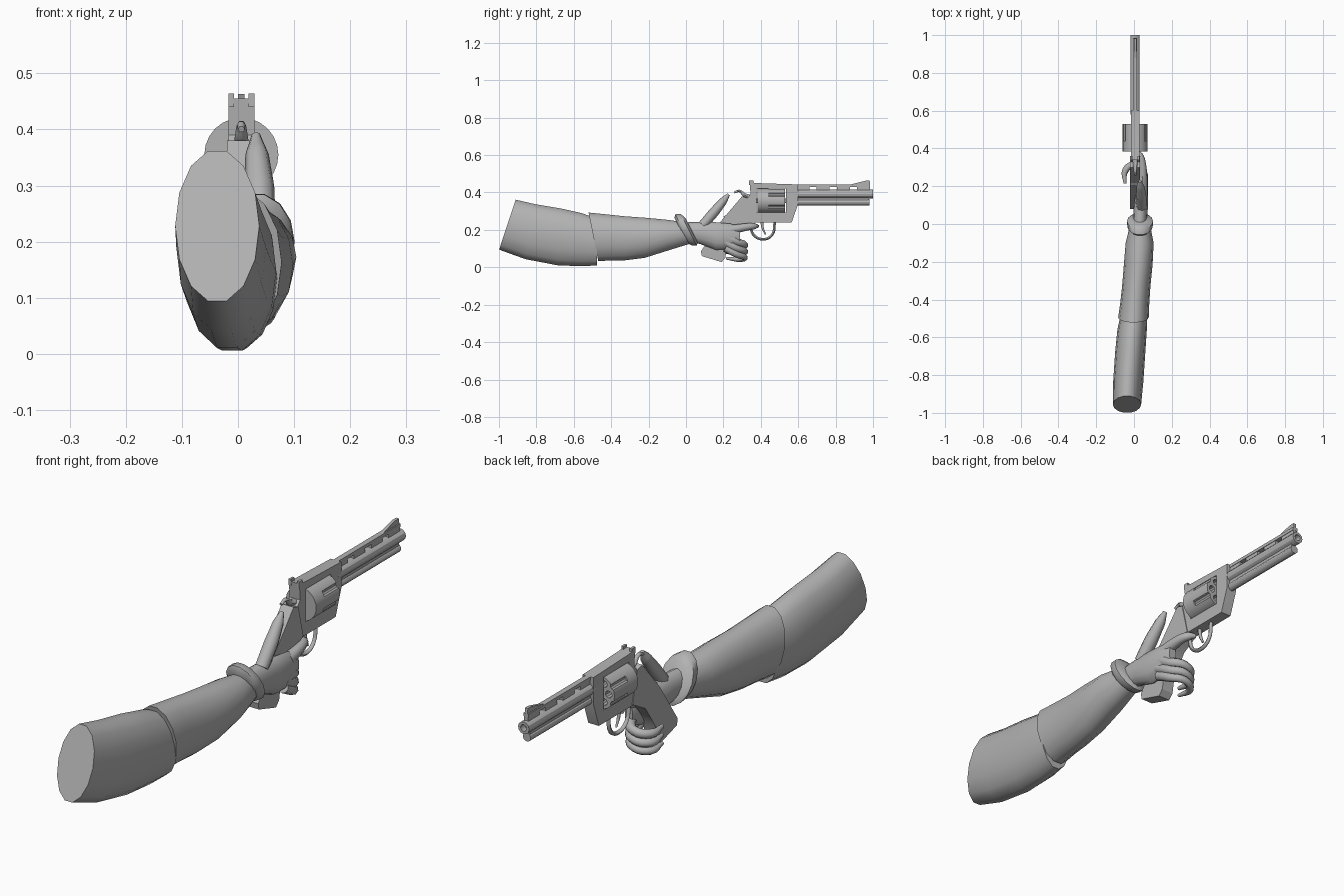
import bpy, bmesh
from math import cos, sin, pi, radians
from mathutils import Matrix, Vector

if "Cube" in bpy.data.objects:
    bpy.data.objects.remove(bpy.data.objects["Cube"])

GREY = (0.45, 0.45, 0.45, 1)
mat = bpy.data.materials.new("plain grey")
mat.use_nodes = True
mat.diffuse_color = GREY
bsdf = mat.node_tree.nodes["Principled BSDF"]
bsdf.inputs["Base Color"].default_value = GREY
bsdf.inputs["Roughness"].default_value = 0.7

GUN_X = 0.006


def finish(name, bm, angle=30):
    """Turn a bmesh into a shaded, coloured object."""
    bmesh.ops.recalc_face_normals(bm, faces=bm.faces)
    mesh = bpy.data.meshes.new(name)
    bm.to_mesh(mesh)
    bm.free()
    obj = bpy.data.objects.new(name, mesh)
    bpy.context.collection.objects.link(obj)
    mesh.materials.append(mat)
    shade(obj, angle)
    return obj


def shade(obj, angle):
    bpy.ops.object.select_all(action='DESELECT')
    obj.select_set(True)
    bpy.context.view_layer.objects.active = obj
    bpy.ops.object.shade_smooth_by_angle(angle=radians(angle))


def loft(name, stations, sides=14, angle=50):
    """Elliptical rings along y: (y, x, z, x radius, z radius, slant)."""
    bm = bmesh.new()
    rings = []
    for y, x, z, rx, rz, slant in stations:
        ring = []
        for i in range(sides):
            a = 2 * pi * i / sides
            dz = rz * sin(a)
            ring.append(bm.verts.new((x + rx * cos(a), y + slant * dz, z + dz)))
        rings.append(ring)
    for a, b in zip(rings, rings[1:]):
        for i in range(sides):
            j = (i + 1) % sides
            bm.faces.new((a[i], a[j], b[j], b[i]))
    bm.faces.new(rings[0])
    bm.faces.new(rings[-1])
    return finish(name, bm, angle)


def prism(name, outline, half, x=GUN_X):
    """Side outline of (y, z) points given thickness along x."""
    bm = bmesh.new()
    face = bm.faces.new([bm.verts.new((x - half, y, z)) for y, z in outline])
    out = bmesh.ops.extrude_face_region(bm, geom=[face])
    verts = [v for v in out["geom"] if isinstance(v, bmesh.types.BMVert)]
    bmesh.ops.translate(bm, verts=verts, vec=(2 * half, 0, 0))
    return finish(name, bm)


def block(name, y0, y1, z0, z1, half, x=GUN_X):
    return prism(name, [(y0, z0), (y1, z0), (y1, z1), (y0, z1)], half, x)


def rod(name, y0, y1, z, r, x=GUN_X, sides=12, bore=0):
    """Cylinder along y, with an optional sunk bore at the far end."""
    bm = bmesh.new()
    place = Matrix.Translation((x, (y0 + y1) / 2, z)) @ Matrix.Rotation(pi / 2, 4, 'X')
    bmesh.ops.create_cone(bm, cap_ends=True, segments=sides, radius1=r, radius2=r,
                          depth=y1 - y0, matrix=place)
    if bore:
        cap = max(bm.faces, key=lambda f: f.calc_center_median().y)
        bmesh.ops.inset_region(bm, faces=[cap], thickness=r - bore)
        hole = bmesh.ops.extrude_face_region(bm, geom=[cap])["geom"]
        bmesh.ops.delete(bm, geom=[cap], context='FACES')
        verts = [g for g in hole if isinstance(g, bmesh.types.BMVert)]
        bmesh.ops.translate(bm, verts=verts, vec=(0, -0.05, 0))
    return finish(name, bm)


def tube(name, points, radii, angle=60, detail=2):
    """Smooth round tube through the points, with a radius for each."""
    data = bpy.data.curves.new(name, 'CURVE')
    data.dimensions = '3D'
    data.bevel_depth = 1
    data.bevel_resolution = detail
    data.resolution_u = 4
    data.use_fill_caps = True
    spline = data.splines.new('BEZIER')
    spline.bezier_points.add(len(points) - 1)
    for bp, co, r in zip(spline.bezier_points, points, radii):
        bp.co, bp.radius = co, r
        bp.handle_left_type = bp.handle_right_type = 'AUTO'
    temp = bpy.data.objects.new(name + "_path", data)
    bpy.context.collection.objects.link(temp)
    graph = bpy.context.evaluated_depsgraph_get()
    bm = bmesh.new()
    mesh = bpy.data.meshes.new_from_object(temp.evaluated_get(graph))
    bm.from_mesh(mesh)
    bpy.data.objects.remove(temp)
    bmesh.ops.remove_doubles(bm, verts=bm.verts, dist=0.0002)
    return finish(name, bm, angle)


def cut(obj, cutters):
    """Subtract the cutters, bake the result and discard them."""
    for c in cutters:
        c.hide_render = True
        mod = obj.modifiers.new("cut", 'BOOLEAN')
        mod.operation, mod.object, mod.solver = 'DIFFERENCE', c, 'EXACT'
    graph = bpy.context.evaluated_depsgraph_get()
    mesh = bpy.data.meshes.new_from_object(obj.evaluated_get(graph))
    obj.modifiers.clear()
    obj.data = mesh
    for c in cutters:
        bpy.data.objects.remove(c)
    shade(obj, 30)


# Sleeve and wrist
loft("upper_sleeve", [(-0.955, -0.037, 0.228, 0.075, 0.137, 0.33),
                      (-0.83, -0.03, 0.19, 0.08, 0.15, 0.2),
                      (-0.68, -0.02, 0.163, 0.08, 0.156, 0.05),
                      (-0.56, -0.01, 0.148, 0.078, 0.146, 0),
                      (-0.475, 0, 0.135, 0.07, 0.128, 0)])
loft("lower_sleeve", [(-0.495, -0.003, 0.163, 0.081, 0.133, -0.2),
                      (-0.42, 0.004, 0.16, 0.077, 0.127, -0.1),
                      (-0.33, 0.012, 0.155, 0.075, 0.121, 0),
                      (-0.22, 0.022, 0.158, 0.076, 0.11, 0),
                      (-0.1, 0.03, 0.173, 0.074, 0.084, -0.1),
                      (0, 0.032, 0.185, 0.052, 0.06, -0.4)])
loft("cuff", [(-0.03, 0.032, 0.2, 0.05, 0.066, -0.5),
              (-0.015, 0.032, 0.201, 0.067, 0.085, -0.5),
              (0.015, 0.032, 0.2, 0.069, 0.087, -0.5),
              (0.03, 0.032, 0.198, 0.05, 0.066, -0.5)])

# Hand
loft("palm", [(0, 0.03, 0.19, 0.036, 0.05, -0.3),
              (0.08, 0.035, 0.183, 0.038, 0.06, 0),
              (0.16, 0.041, 0.167, 0.034, 0.074, 0),
              (0.24, 0.046, 0.165, 0.028, 0.068, 0),
              (0.29, 0.046, 0.165, 0.017, 0.045, 0)], sides=12)
tube("thumb", [(0.04, 0.09, 0.225), (0.038, 0.15, 0.295), (0.034, 0.2, 0.355),
               (0.032, 0.228, 0.39)], [0.026, 0.027, 0.021, 0.008])
tube("index_finger", [(0.045, 0.24, 0.2), (0.043, 0.32, 0.215), (0.03, 0.365, 0.22),
                      (0.008, 0.385, 0.22)], [0.026, 0.02, 0.017, 0.008])
for name, drop, size in (("middle", 0, 1), ("ring", 0.035, 0.95), ("little", 0.067, 0.85)):
    z = 0.12 - drop
    path = [(0.05, 0.21, z + 0.05), (0.047, 0.275, z + 0.015), (0.005, 0.315, z),
            (-0.045, 0.285, z - 0.01), (-0.048, 0.215, z - 0.005)]
    tube(name + "_finger", path, [size * r for r in (0.024, 0.021, 0.018, 0.018, 0.008)])

# Frame with its window, and the grip
frame = prism("frame", [(0.34, 0.455), (0.38, 0.45), (0.6, 0.443), (0.6, 0.34),
                        (0.565, 0.24), (0.36, 0.24), (0.25, 0.22), (0.2, 0.27),
                        (0.3, 0.34), (0.345, 0.39)], 0.023)
cut(frame, [block("window", 0.378, 0.535, 0.292, 0.42, 0.1)])
prism("grip", [(0.33, 0.37), (0.3, 0.38), (0.19, 0.25), (0.08, 0.085), (0.085, 0.06),
               (0.19, 0.028), (0.21, 0.05), (0.22, 0.11), (0.28, 0.2), (0.36, 0.245)], 0.026)

# Drum with chambers and flutes
drum = rod("drum", 0.383, 0.53, 0.355, 0.066, sides=24)
cutters = []
for i in range(6):
    a = pi / 3 * i
    cutters.append(rod("chamber", 0.46, 0.6, 0.355 + 0.041 * sin(a), 0.014,
                       GUN_X + 0.041 * cos(a), 10))
    a += pi / 6
    cutters.append(rod("flute", 0.44, 0.6, 0.355 + 0.071 * sin(a), 0.013,
                       GUN_X + 0.071 * cos(a), 10))
cut(drum, cutters)
rod("drum_axle", 0.37, 0.545, 0.355, 0.012)

# Barrel, ejector housing, vented rib and sights
rod("barrel", 0.58, 1, 0.392, 0.024, bore=0.013)
rod("ejector_housing", 0.58, 0.98, 0.348, 0.017)
block("barrel_web", 0.59, 0.975, 0.35, 0.39, 0.011)
prism("top_rib", [(0.59, 0.43), (0.985, 0.43), (0.985, 0.443), (0.59, 0.443)], 0.011)
for i in range(4):
    y = 0.59 + 0.108 * i
    block("rib_post", y, y + 0.07, 0.405, 0.435, 0.009)
prism("front_sight", [(0.87, 0.44), (0.96, 0.463), (0.982, 0.463), (0.985, 0.44)], 0.006)
for side in (-1, 1):
    block("rear_sight", 0.338, 0.36, 0.44, 0.464, 0.005, GUN_X + side * 0.018)

# Hammer, trigger and guard
x = GUN_X
tube("hammer", [(x, 0.355, 0.375), (x, 0.315, 0.385), (x, 0.285, 0.408), (x, 0.258, 0.4)],
     [0.014, 0.012, 0.008, 0.006], detail=1)
tube("trigger", [(x, 0.405, 0.245), (x, 0.41, 0.21), (x, 0.425, 0.175)],
     [0.009, 0.007, 0.004], detail=1)
tube("trigger_guard", [(x, 0.345, 0.235), (x, 0.36, 0.175), (x, 0.41, 0.15), (x, 0.46, 0.172),
                       (x, 0.475, 0.245)], [0.008] * 5, detail=1)
